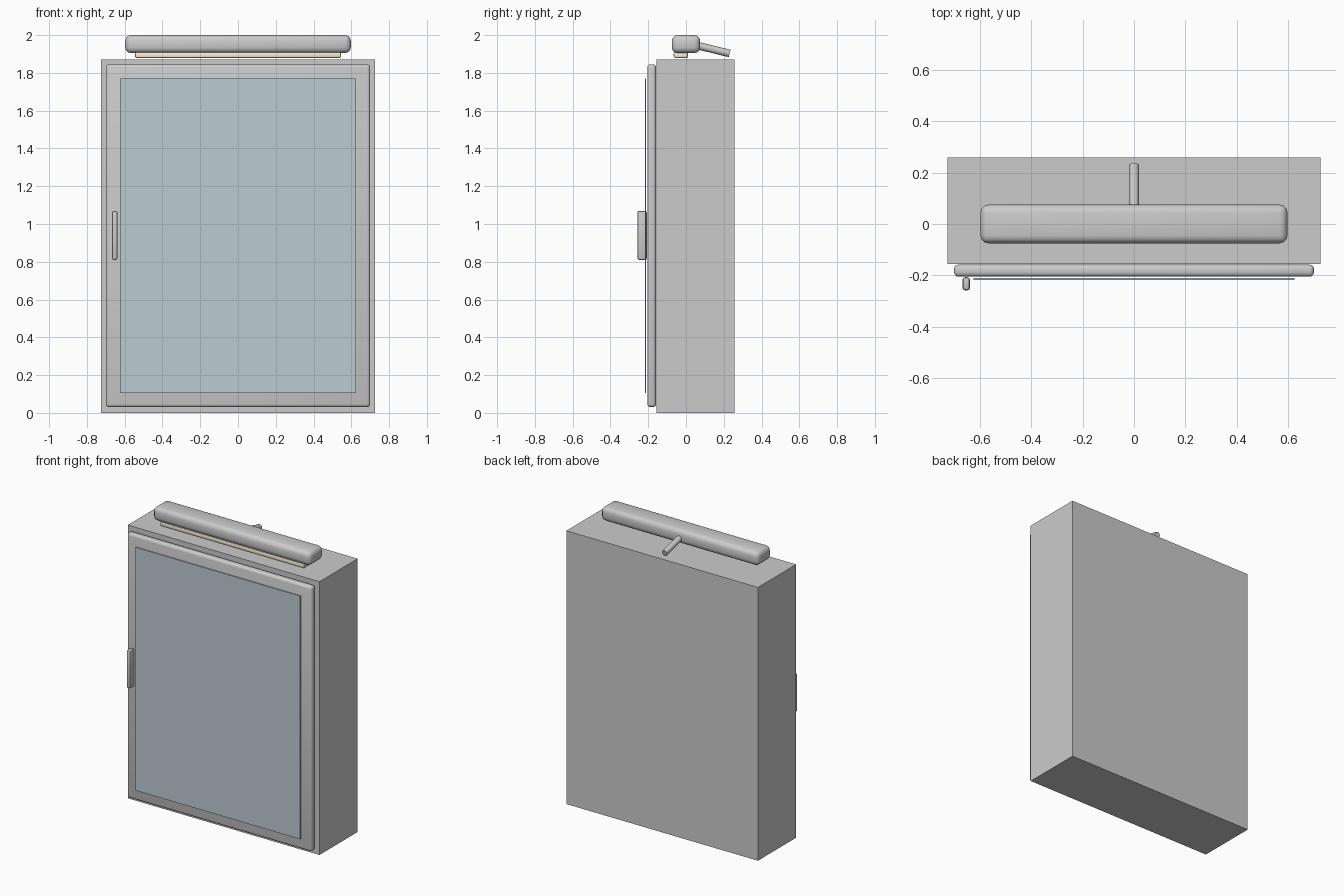
import bpy
from mathutils import Vector

if "Cube" in bpy.data.objects:
    bpy.data.objects.remove(bpy.data.objects["Cube"])


def material(name, rgb):
    m = bpy.data.materials.new(name)
    m.diffuse_color = (*rgb, 1)
    m.use_nodes = True
    m.node_tree.nodes["Principled BSDF"].inputs["Base Color"].default_value = m.diffuse_color
    return m


def box(name, lo, hi, bevel=0, segments=2, mat=None):
    lo, hi = Vector(lo), Vector(hi)
    bpy.ops.mesh.primitive_cube_add(size=1, location=(lo + hi) / 2)
    ob = bpy.context.object
    ob.name = name
    ob.scale = hi - lo
    bpy.ops.object.transform_apply(location=False, rotation=False, scale=True)
    if bevel:
        mod = ob.modifiers.new("bevel", "BEVEL")
        mod.width = bevel
        mod.segments = segments
        bpy.ops.object.modifier_apply(modifier=mod.name)
        bpy.ops.object.shade_smooth_by_angle()
    if mat:
        ob.data.materials.append(mat)
    return ob


def rod(name, a, b, radius, sides=12):
    a, b = Vector(a), Vector(b)
    bpy.ops.mesh.primitive_cylinder_add(vertices=sides, radius=radius,
                                        depth=(b - a).length, location=(a + b) / 2)
    ob = bpy.context.object
    ob.name = name
    ob.rotation_euler = (b - a).to_track_quat("Z", "Y").to_euler()
    bpy.ops.object.shade_smooth_by_angle()
    return ob


glass = material("mirror_glass", (0.50, 0.60, 0.65))
cream = material("warm_diffuser", (0.95, 0.85, 0.68))

# Cabinet body and door
box("cabinet_body", (-0.726, -0.155, 0), (0.726, 0.258, 1.872))
box("door_frame", (-0.70, -0.205, 0.03), (0.70, -0.158, 1.845), 0.017, 3)
box("mirror_panel", (-0.624, -0.218, 0.105), (0.624, -0.211, 1.77), mat=glass)
box("door_handle", (-0.667, -0.258, 0.81), (-0.638, -0.207, 1.07), 0.01, 2)

# Lamp on top: housing, diffuser strip and mounting arm
box("lamp_housing", (-0.597, -0.075, 1.905), (0.597, 0.075, 2.0), 0.03, 3)
box("lamp_diffuser", (-0.545, -0.065, 1.88), (0.545, 0.011, 1.909), 0.006, 2, cream)
rod("lamp_arm", (0, 0.05, 1.947), (0, 0.231, 1.903), 0.02)
